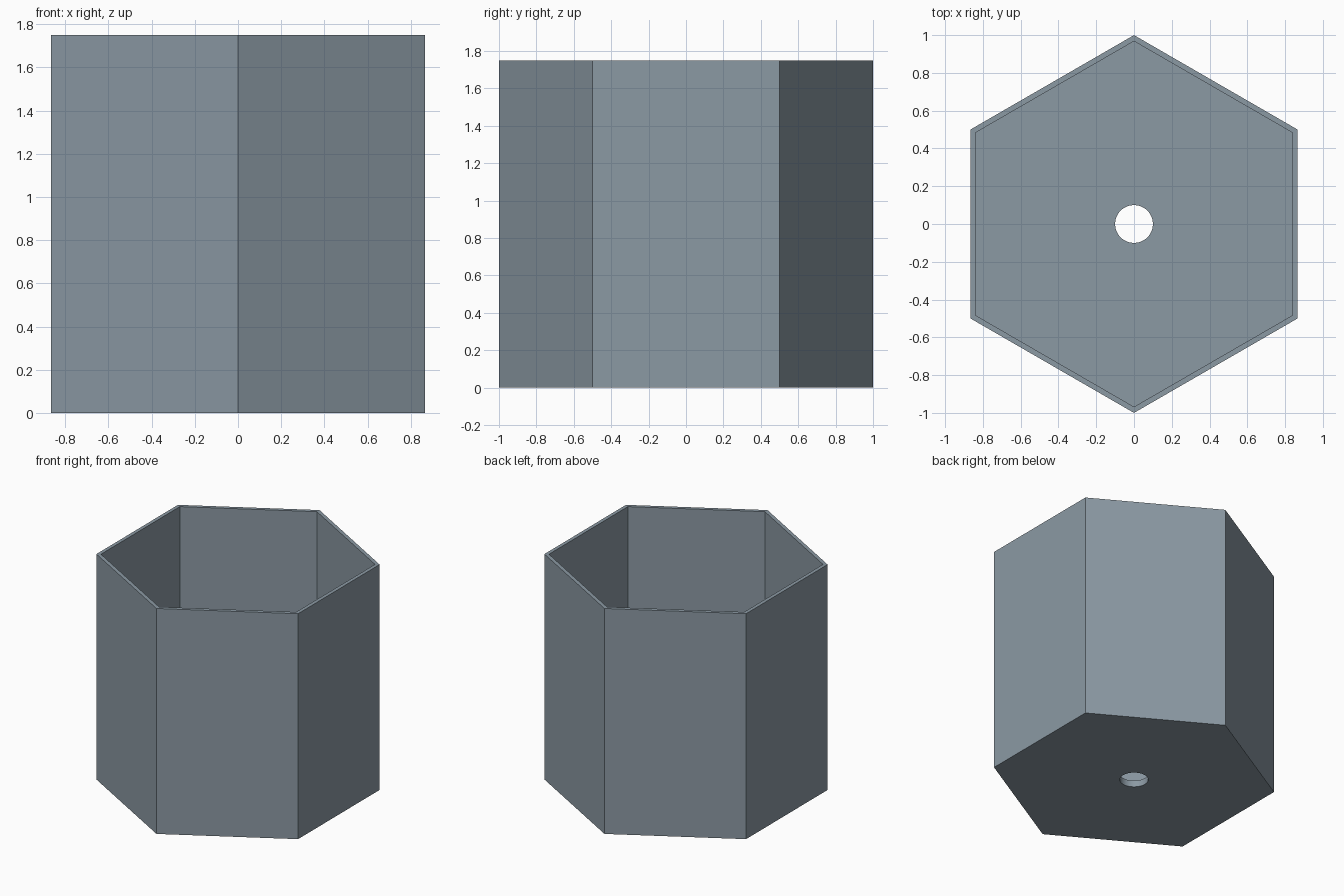
import bpy
import math

cube = bpy.data.objects.get("Cube")
if cube:
    bpy.data.objects.remove(cube, do_unlink=True)

HEIGHT = 1.75
WALL = 0.028
FLOOR = 0.05
OUTER_RADIUS = 1.0
INNER_RADIUS = OUTER_RADIUS - WALL / math.cos(math.pi / 6)
HOLE_RADIUS = 0.1

grey = bpy.data.materials.new("slate grey")
grey.use_nodes = True
colour = (0.26, 0.32, 0.37, 1)
grey.diffuse_color = colour
grey.node_tree.nodes["Principled BSDF"].inputs["Base Color"].default_value = colour


def prism(name, sides, radius, bottom, top):
    """Upright prism with a corner on the y axis."""
    bpy.ops.mesh.primitive_cylinder_add(
        vertices=sides, radius=radius, depth=top - bottom,
        location=(0, 0, (bottom + top) / 2))
    obj = bpy.context.object
    obj.name = name
    obj.data.materials.append(grey)
    return obj


# Hexagonal pot body
pot = prism("planter_pot", 6, OUTER_RADIUS, 0, HEIGHT)

# Hollow interior and round drain hole
cutters = [
    prism("interior_cutter", 6, INNER_RADIUS, FLOOR, HEIGHT + 0.5),
    prism("drain_hole_cutter", 48, HOLE_RADIUS, -0.5, 0.5),
]
for cutter in cutters:
    cutter.hide_render = True
    cutter.display_type = 'WIRE'
    cut = pot.modifiers.new(cutter.name, 'BOOLEAN')
    cut.operation = 'DIFFERENCE'
    cut.solver = 'EXACT'
    cut.object = cutter

# Apply the cuts and remove the cutters
bpy.ops.object.select_all(action='DESELECT')
pot.select_set(True)
bpy.context.view_layer.objects.active = pot
for cutter in cutters:
    bpy.ops.object.modifier_apply(modifier=cutter.name)
    bpy.data.objects.remove(cutter, do_unlink=True)

# Smooth drain hole, crisp walls
bpy.ops.object.shade_smooth_by_angle(angle=math.radians(30))
